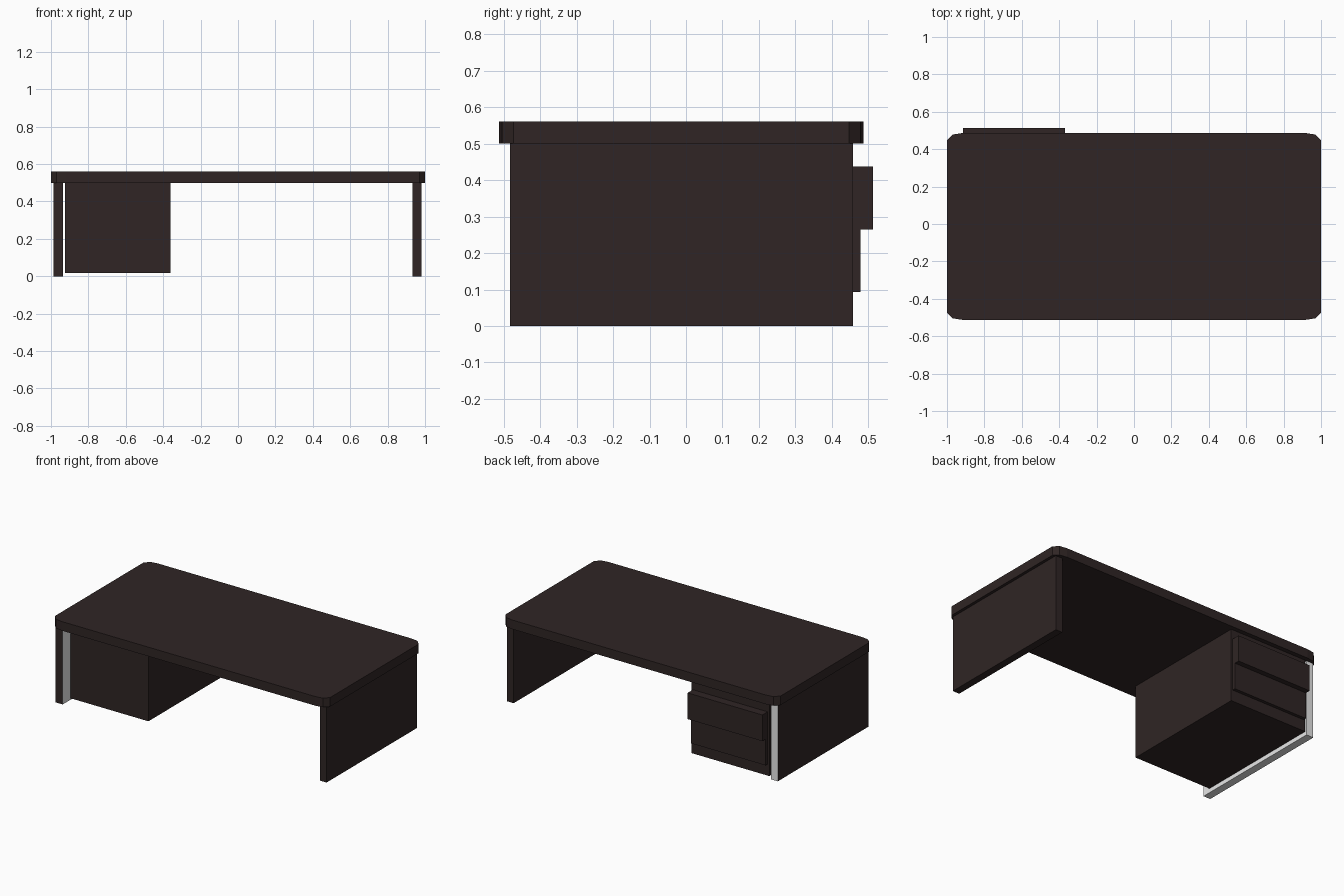
import bpy, bmesh

if "Cube" in bpy.data.objects:
    bpy.data.objects.remove(bpy.data.objects["Cube"])


def material(name, rgb):
    m = bpy.data.materials.new(name)
    m.diffuse_color = (*rgb, 1.0)
    m.use_nodes = True
    m.node_tree.nodes["Principled BSDF"].inputs["Base Color"].default_value = m.diffuse_color
    return m


dark = material("dark_wood", (0.029, 0.0185, 0.018))
pale = material("pale_grey", (0.8, 0.8, 0.8))


def prism(name, outline, z0, z1):
    """Extrude a flat outline from z0 to z1."""
    bm = bmesh.new()
    base = bm.faces.new([bm.verts.new((x, y, z0)) for x, y in outline])
    top = bmesh.ops.extrude_face_region(bm, geom=[base])["geom"]
    bmesh.ops.translate(bm, vec=(0, 0, z1 - z0),
                        verts=[v for v in top if isinstance(v, bmesh.types.BMVert)])
    bmesh.ops.recalc_face_normals(bm, faces=bm.faces)
    mesh = bpy.data.meshes.new(name)
    bm.to_mesh(mesh)
    bm.free()
    mesh.materials.append(dark)
    ob = bpy.data.objects.new(name, mesh)
    bpy.context.collection.objects.link(ob)
    return ob


def box(name, x0, x1, y0, y1, z0, z1):
    return prism(name, [(x0, y0), (x1, y0), (x1, y1), (x0, y1)], z0, z1)


# Desktop with low-poly rounded corners
Y0, Y1 = -0.512, 0.486
corner = [(0.92, 0.0), (0.97, 0.008), (1.0, 0.039)]
right = [(x, Y0 + d) for x, d in corner] + [(x, Y1 - d) for x, d in reversed(corner)]
left = [(-x, y) for x, y in reversed(right)]
prism("desktop", right + left, 0.50, 0.56)

# Side panels
box("right_side_panel", 0.932, 0.981, -0.482, 0.457, 0.0, 0.50)
panel = box("left_side_panel", -0.987, -0.936, -0.482, 0.457, 0.0, 0.50)

# Left panel: only the outer and front faces are dark
panel.data.materials.append(pale)
for f in panel.data.polygons:
    f.material_index = 0 if f.normal.x < -0.5 or f.normal.y < -0.5 else 1

# Drawer cabinet and its two drawers, the upper one pulled out further
box("drawer_cabinet", -0.925, -0.36, -0.415, 0.457, 0.018, 0.50)
box("upper_drawer", -0.913, -0.37, 0.40, 0.512, 0.265, 0.437)
box("lower_drawer", -0.913, -0.37, 0.40, 0.478, 0.093, 0.265)
